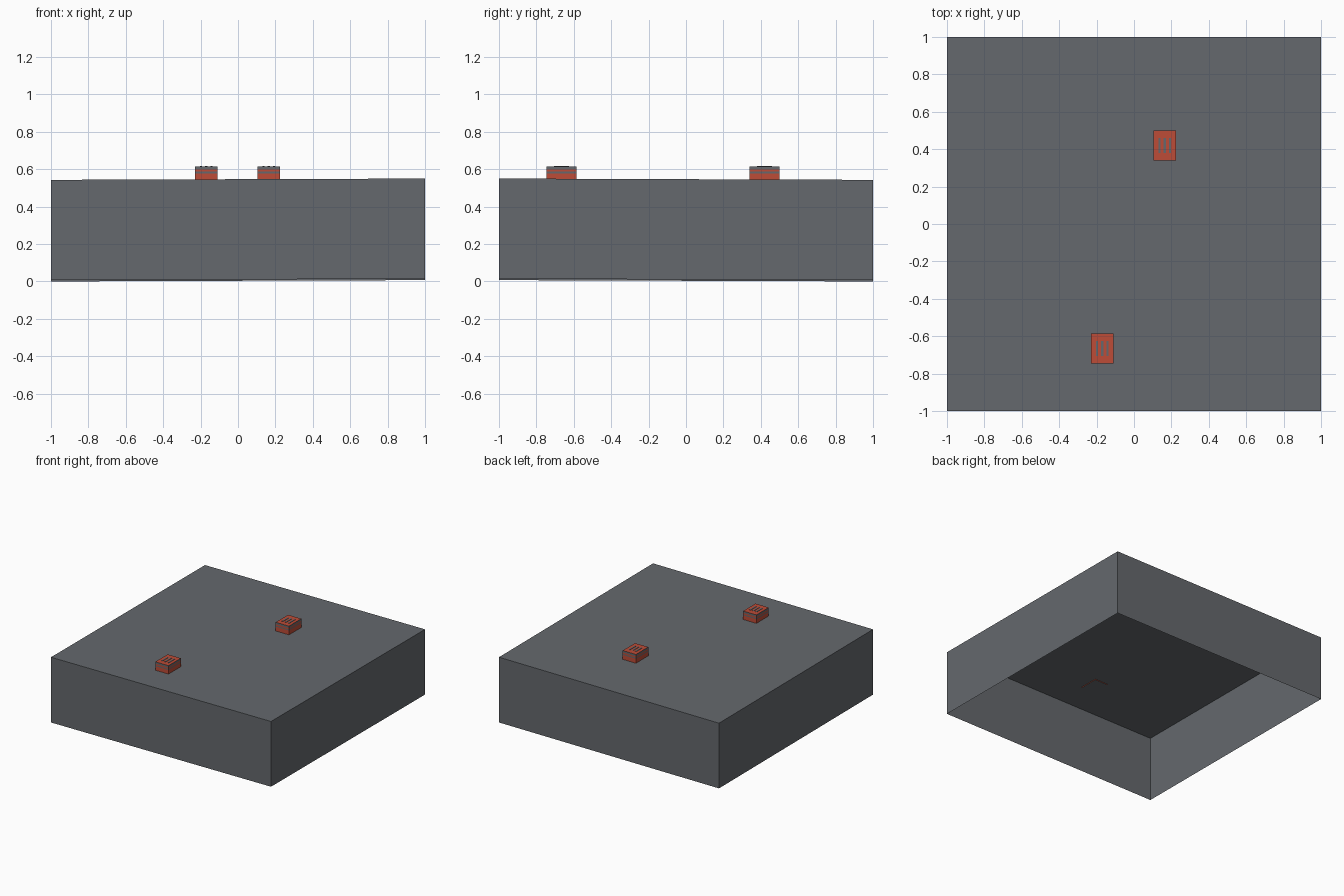
import bpy, bmesh
from mathutils import Vector

cube = bpy.data.objects.get("Cube")
if cube:
    bpy.data.objects.remove(cube, do_unlink=True)


def material(name, colour):
    m = bpy.data.materials.new(name)
    m.use_nodes = True
    m.diffuse_color = (*colour, 1)
    m.node_tree.nodes["Principled BSDF"].inputs["Base Color"].default_value = (*colour, 1)
    return m


GREY = material("slate grey", (0.13, 0.14, 0.153))
RED = material("brick red", (0.51, 0.072, 0.038))


def box(name, centre, size, mats, edit=None):
    """Box with an optional bmesh edit, centre given at mid height."""
    bm = bmesh.new()
    bmesh.ops.create_cube(bm, size=1)
    for v in bm.verts:
        v.co = Vector(a * b for a, b in zip(v.co, size)) + Vector(centre)
    if edit:
        edit(bm)
    mesh = bpy.data.meshes.new(name)
    bm.to_mesh(mesh)
    bm.free()
    for m in mats:
        mesh.materials.append(m)
    ob = bpy.data.objects.new(name, mesh)
    bpy.context.collection.objects.link(ob)
    return ob


# Open-bottomed shell, leaning very slightly to one corner
def open_and_tilt(bm):
    floor = [f for f in bm.faces if f.normal.z < -0.5]
    bmesh.ops.delete(bm, geom=floor, context="FACES_ONLY")
    for v in bm.verts:
        v.co.z += 0.0035 * (v.co.x - v.co.y) + 0.007


box("roof_shell", (0, 0, 0.268), (2, 2, 0.536), [GREY], open_and_tilt)


# Vent casing: red body with grey bands on its sides and a red lid
BANDS = (0.578, 0.587, 0.598)


def cut_bands(bm):
    for z in BANDS:
        bmesh.ops.bisect_plane(bm, geom=bm.verts[:] + bm.edges[:] + bm.faces[:],
                               plane_co=(0, 0, z), plane_no=(0, 0, 1))
    bm.normal_update()
    for f in bm.faces:
        z = f.calc_center_median().z
        side = abs(f.normal.z) < 0.5
        grey = side and (BANDS[0] < z < BANDS[1] or z > BANDS[2])
        f.material_index = 1 if grey or f.normal.z < -0.5 else 0


for side, x, y in (("left", 0.165, 0.42), ("right", -0.17, -0.665)):
    box(side + "_vent", (x, y, 0.577), (0.12, 0.16, 0.074), [RED, GREY], cut_bands)
    # Three grey slats on the lid
    for i in (-1, 0, 1):
        box(f"{side}_slat_{i + 2}", (x + 0.028 * i, y, 0.6145),
            (0.012, 0.08, 0.004), [GREY])
